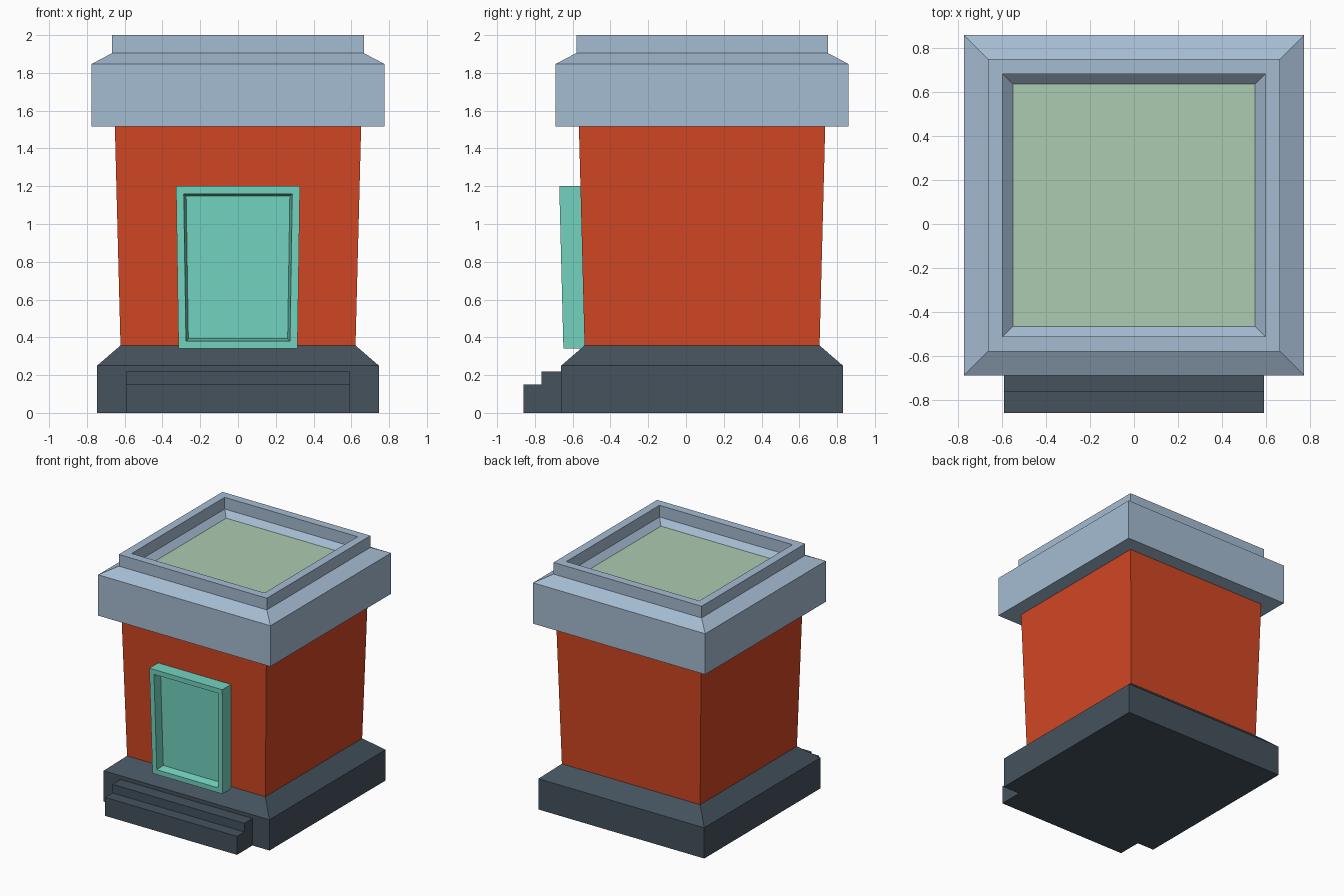
import bpy, bmesh

if "Cube" in bpy.data.objects:
    bpy.data.objects.remove(bpy.data.objects["Cube"])

CY = 0.085  # centre of the tower in y (steps stick out to the front)


def material(name, r, g, b):
    lin = lambda c: ((c / 255 + 0.055) / 1.055) ** 2.4
    m = bpy.data.materials.new(name)
    m.diffuse_color = (lin(r), lin(g), lin(b), 1)
    m.use_nodes = True
    m.node_tree.nodes["Principled BSDF"].inputs["Base Color"].default_value = m.diffuse_color
    return m


slate = material("dark slate", 69, 82, 93)
brick = material("brick red", 210, 71, 35)
stone = material("pale blue stone", 165, 188, 210)
teal = material("teal", 116, 212, 192)
green = material("pale green", 172, 203, 177)


def loft(name, rings, mat, cap_start=True, cap_end=True):
    """Skin four-cornered rings in order, optionally closing both ends."""
    bm = bmesh.new()
    loops = [[bm.verts.new(p) for p in ring] for ring in rings]
    for a, b in zip(loops, loops[1:]):
        for i in range(4):
            j = (i + 1) % 4
            bm.faces.new((a[i], a[j], b[j], b[i]))
    if cap_start:
        bm.faces.new(loops[0][::-1])
    if cap_end:
        bm.faces.new(loops[-1])
    if cap_start and cap_end:
        bmesh.ops.recalc_face_normals(bm, faces=bm.faces)
    me = bpy.data.meshes.new(name)
    bm.to_mesh(me)
    bm.free()
    me.materials.append(mat)
    ob = bpy.data.objects.new(name, me)
    bpy.context.collection.objects.link(ob)
    return ob


def square(h, z):
    return [(-h, CY - h, z), (h, CY - h, z), (h, CY + h, z), (-h, CY + h, z)]


def box(name, x, y0, y1, z0, z1, mat):
    ring = lambda z: [(-x, y0, z), (x, y0, z), (x, y1, z), (-x, y1, z)]
    return loft(name, [ring(z0), ring(z1)], mat)


# Base plinth and front steps
loft("base", [square(0.746, 0), square(0.746, 0.25), square(0.622, 0.357)], slate)
box("upper_step", 0.593, -0.765, -0.661, 0, 0.22, slate)
box("lower_step", 0.593, -0.86, -0.765, 0, 0.15, slate)

# Walls, flaring slightly upwards
loft("walls", [square(0.622, 0.355), square(0.652, 1.52)], brick)

# Cornice: outer profile, rim, then down the inside to the roof
cornice = loft("cornice", [square(h, z) for h, z in (
    (0.64, 1.515), (0.775, 1.515), (0.775, 1.847), (0.666, 1.905), (0.666, 2.0),
    (0.598, 2.0), (0.598, 1.905), (0.552, 1.86))], stone)
cornice.data.materials.append(green)
for f in cornice.data.polygons:  # the roof is the large face inside the rim
    if f.normal.z > 0.9 and f.area > 1:
        f.material_index = 1


# Door: framed slab leaning with the wall, with a recessed panel
def door_ring(inset, out):
    def pt(side, z):
        t = (z - 0.34) / 0.86
        x = 0.315 + 0.013 * t - inset
        return (side * x, -0.543 - 0.022 * t - out, z)
    lo, hi = 0.34 + inset, 1.2 - inset
    return [pt(-1, lo), pt(1, lo), pt(1, hi), pt(-1, hi)]


loft("door", [door_ring(0, -0.01), door_ring(0, 0.106),
              door_ring(0.04, 0.106), door_ring(0.053, 0.04)], teal)
